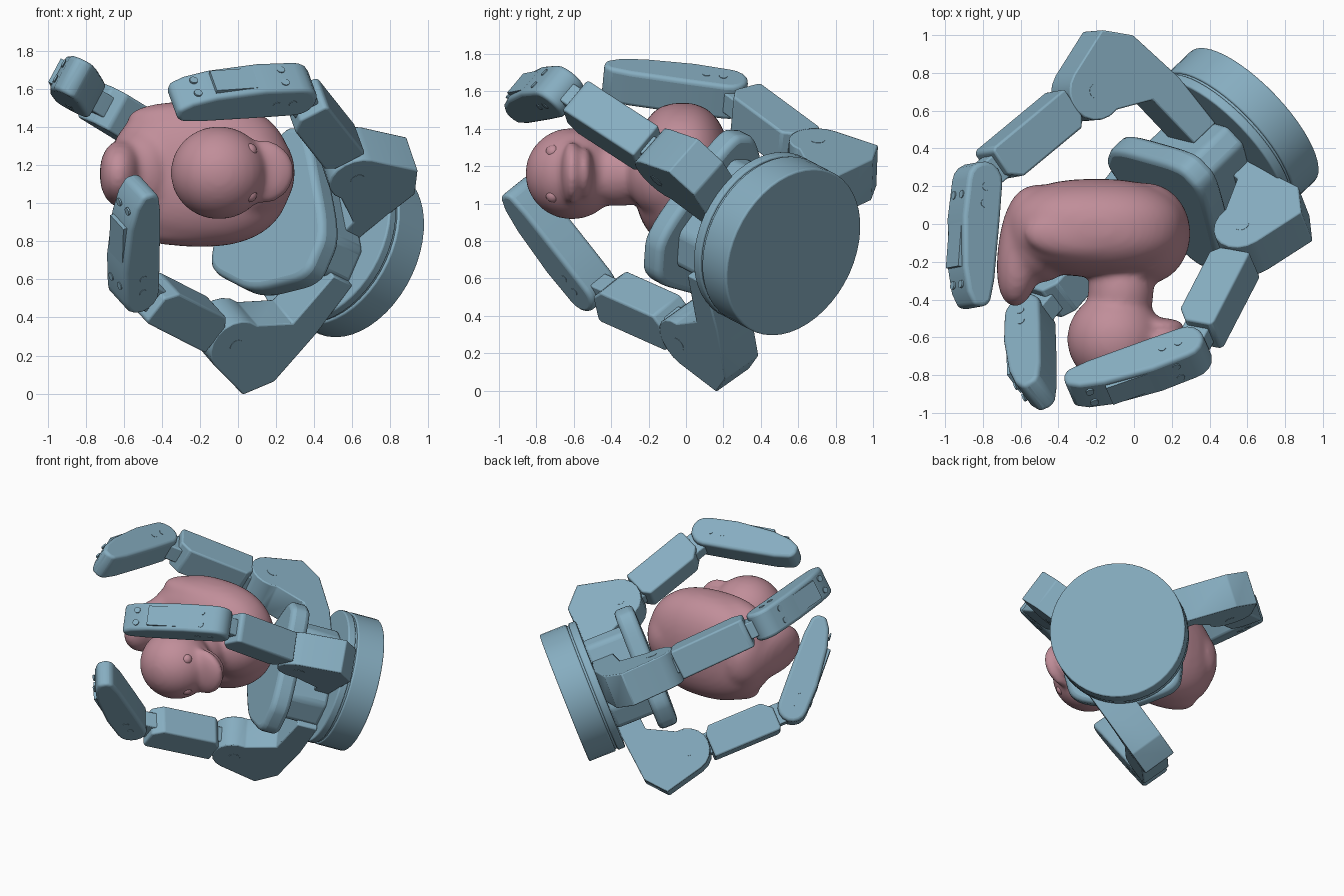
import bpy, bmesh, math
from mathutils import Vector, Matrix

if "Cube" in bpy.data.objects:
    bpy.data.objects.remove(bpy.data.objects["Cube"])

def material(name, col):
    m = bpy.data.materials.new(name)
    m.diffuse_color = (*col, 1)
    m.use_nodes = True
    m.node_tree.nodes["Principled BSDF"].inputs["Base Color"].default_value = m.diffuse_color
    return m

BLUE = material("blue_metal", (0.24, 0.42, 0.53))
PINK = material("pink_rubber", (0.53, 0.27, 0.32))

def frame(o, x, y, z):
    m = Matrix((x, y, z)).transposed().to_4x4()
    m.translation = o
    return m

def finish(name, bm, mat, m=None, bevel=0, seg=3, angle=35):
    bmesh.ops.recalc_face_normals(bm, faces=bm.faces)
    me = bpy.data.meshes.new(name)
    bm.to_mesh(me)
    bm.free()
    ob = bpy.data.objects.new(name, me)
    bpy.context.collection.objects.link(ob)
    me.materials.append(mat)
    if m is not None:
        ob.matrix_world = m
    if bevel:
        b = ob.modifiers.new("bevel", 'BEVEL')
        b.width, b.segments, b.limit_method = bevel, seg, 'ANGLE'
        b.angle_limit = math.radians(25)
    bpy.ops.object.select_all(action='DESELECT')
    ob.select_set(True)
    bpy.context.view_layer.objects.active = ob
    bpy.ops.object.shade_smooth_by_angle(angle=math.radians(angle))
    return ob

def prism(name, pts, m, z0, z1, bevel=0, seg=3):
    bm = bmesh.new()
    lo = [bm.verts.new((x, y, z0)) for x, y in pts]
    hi = [bm.verts.new((x, y, z1)) for x, y in pts]
    bm.faces.new(lo)
    bm.faces.new(hi)
    for i in range(len(pts)):
        j = (i + 1) % len(pts)
        bm.faces.new((lo[i], lo[j], hi[j], hi[i]))
    return finish(name, bm, BLUE, m, bevel, seg)

def circle(r, n=48, cx=0, cy=0, a0=0, a1=360):
    k = n if a1 - a0 == 360 else n - 1
    return [(cx + r * math.cos(math.radians(a0 + (a1 - a0) * i / k)),
             cy + r * math.sin(math.radians(a0 + (a1 - a0) * i / k))) for i in range(n)]

def box(x0, x1, y0, y1):
    return [(x0, y0), (x1, y0), (x1, y1), (x0, y1)]

def rounded(pts, f=0.3, n=5):
    out = []
    for i, p in enumerate(pts):
        a, b, c = Vector(pts[i - 1]), Vector(p), Vector(pts[(i + 1) % len(pts)])
        s, e = b.lerp(a, f), b.lerp(c, f)
        out += [tuple(s.lerp(b, k / n).lerp(b.lerp(e, k / n), k / n)) for k in range(n + 1)]
    return out

# Hand axis: D points from the base towards the duck
D = Vector((-0.68, -0.65, 0.34)).normalized()
U = Vector((0.686, -0.727, 0))
U = (U - D * U.dot(D)).normalized()
V = D.cross(U)
if V.z < 0:
    U, V = -U, -V
C = Vector((0.633, 0.575, 0.74))
HAND = frame(C, U, V, D)

# Base drum with stepped rings
prism("base_drum", circle(0.475), HAND, 0, 0.2, 0.01)
prism("base_ring", circle(0.462), HAND, 0.19, 0.22)
prism("base_flange", circle(0.475), HAND, 0.215, 0.27, 0.01)

# Palm stem and palm pad
pad = [(0.1, 0.46), (-0.08, 0.46), (-0.4, -0.1), (-0.36, -0.34), (0, -0.46), (0.4, -0.38), (0.46, -0.12)]
prism("palm_stem", [(x * 0.72, y * 0.72) for x, y in pad], HAND, 0.26, 0.58, 0.03)
prism("palm_pad", rounded(pad), HAND, 0.54, 0.68, 0.035)

def finger(label, j1, j2, tip):
    j1, j2, tip = Vector(j1), Vector(j2), Vector(tip)
    x1, x2 = (j2 - j1).normalized(), (tip - j2).normalized()
    z = -x1.cross(x2).normalized()
    zk = (z - D * z.dot(D)).normalized()
    mk = frame(j1, D, zk.cross(D), zk)
    m1 = frame(j1, x1, z.cross(x1), z)
    m2 = frame(j2, x2, z.cross(x2), z)
    back = 0.27 - (j1 - C).dot(D)
    # Knuckle housing, rounded around the first joint
    prof = circle(0.155, 10, 0, 0, -100, 75) + [(-0.24, 0.22), (-0.36, 0.08), (back, -0.26), (back, -0.58),
                                                (-0.25, -0.58), (-0.22, -0.25)]
    prism(label + "_knuckle", prof, mk, -0.122, 0.122, 0.008, 2)
    # Inner link: core lug and wider casing
    L = (j2 - j1).length
    lug = circle(0.075, 8, L, 0, -90, 90) + circle(0.075, 8, 0, 0, 90, 270)
    prism(label + "_link_core", lug, m1, -0.06, 0.06, 0.008, 2)
    prism(label + "_link_casing", [(0.19, -0.11), (L - 0.2, -0.11), (L - 0.13, -0.05), (L - 0.13, 0.1),
                                   (L - 0.15, 0.115), (0.15, 0.115), (0.15, -0.06)], m1, -0.108, 0.108, 0.018)
    # Fingertip link
    T = (tip - j2).length
    prof = circle(0.105, 9, 0, 0, 90, 270) + [(0.2, -0.105), (T - 0.15, -0.1), (T - 0.03, -0.085), (T, -0.05),
                                             (T, 0.01), (T - 0.07, 0.055), (T - 0.2, 0.09), (0.2, 0.115)]
    prism(label + "_tip", prof, m2, -0.103, 0.103, 0.03, 4)
    # Cover plate and screws on the outer face, side screws
    mo = m2 @ Matrix.Rotation(math.radians(-90), 4, 'X')
    mo2 = m2 @ Matrix.Rotation(math.radians(90), 4, 'X')
    for s in (-0.045, 0.045):
        prism(label + "_screw", circle(0.022, 12, T - 0.11, s), mo2, -0.08, -0.07)
        prism(label + "_screw", circle(0.022, 12, 0.08, s), mo2, -0.114, -0.1)
    prism(label + "_cover", box(0.16, T - 0.2, -0.07, 0.07), mo2, -0.112, -0.05)
    for t in (0.03, 0.12):
        prism(label + "_side_screw", circle(0.022, 12, t, 0), m2, -0.106, 0.106)
    prism(label + "_pivot_pin", circle(0.04, 16), mk, -0.124, 0.124)

finger("right_finger", (0.60, -0.08, 1.21), (0.29, -0.68, 1.60), (-0.34, -0.90, 1.555))
finger("lower_finger", (-0.06, 0.05, 0.31), (-0.55, -0.51, 0.56), (-0.535, -0.925, 1.09))
finger("back_finger", (-0.25, 0.70, 1.23), (-0.83, 0.22, 1.585), (-0.88, -0.44, 1.675))

# Duck body: overlapping rounded lumps fused into one skin
bm = bmesh.new()
def lump(c, r, p=1.0, rot=0):
    res = bmesh.ops.create_uvsphere(bm, u_segments=32, v_segments=20, radius=1)
    R = Matrix.Rotation(math.radians(rot), 3, 'Z')
    for v in res["verts"]:
        q = Vector([math.copysign(abs(k) ** p, k) for k in v.co])
        v.co = R @ Vector((q.x * r[0], q.y * r[1], q.z * r[2])) + Vector(c)

lump((-0.2, -0.02, 1.155), (0.48, 0.26, 0.385), 0.84)      # body
lump((0.06, -0.05, 1.16), (0.24, 0.27, 0.26))              # chest
lump((-0.5, -0.05, 1.155), (0.19, 0.26, 0.25), 0.9)        # rump
lump((-0.6, -0.13, 1.155), (0.12, 0.31, 0.18), 0.9, -7)    # tail
for s in (-1, 1):
    lump((-0.24, -0.05, 1.155 + s * 0.29), (0.34, 0.14, 0.09), 0.95)  # wings
lump((-0.07, -0.36, 1.16), (0.175, 0.22, 0.175))           # neck
lump((-0.1, -0.61, 1.16), (0.255, 0.25, 0.245))            # head
lump((0.13, -0.61, 1.165), (0.17, 0.06, 0.17))             # upper bill
lump((0.12, -0.54, 1.165), (0.15, 0.045, 0.14))            # lower bill
duck = finish("duck_body", bm, PINK, angle=80)
r = duck.modifiers.new("fuse", 'REMESH')
r.mode, r.voxel_size, r.use_smooth_shade = 'VOXEL', 0.016, True
s = duck.modifiers.new("soften", 'SMOOTH')
s.factor, s.iterations = 0.5, 22

# Duck eyes
for sgn in (-1, 1):
    bm = bmesh.new()
    bmesh.ops.create_uvsphere(bm, u_segments=16, v_segments=10, radius=0.04)
    finish("duck_eye", bm, PINK, Matrix.Translation((0.06, -0.71, 1.16 + sgn * 0.115)), angle=80)
